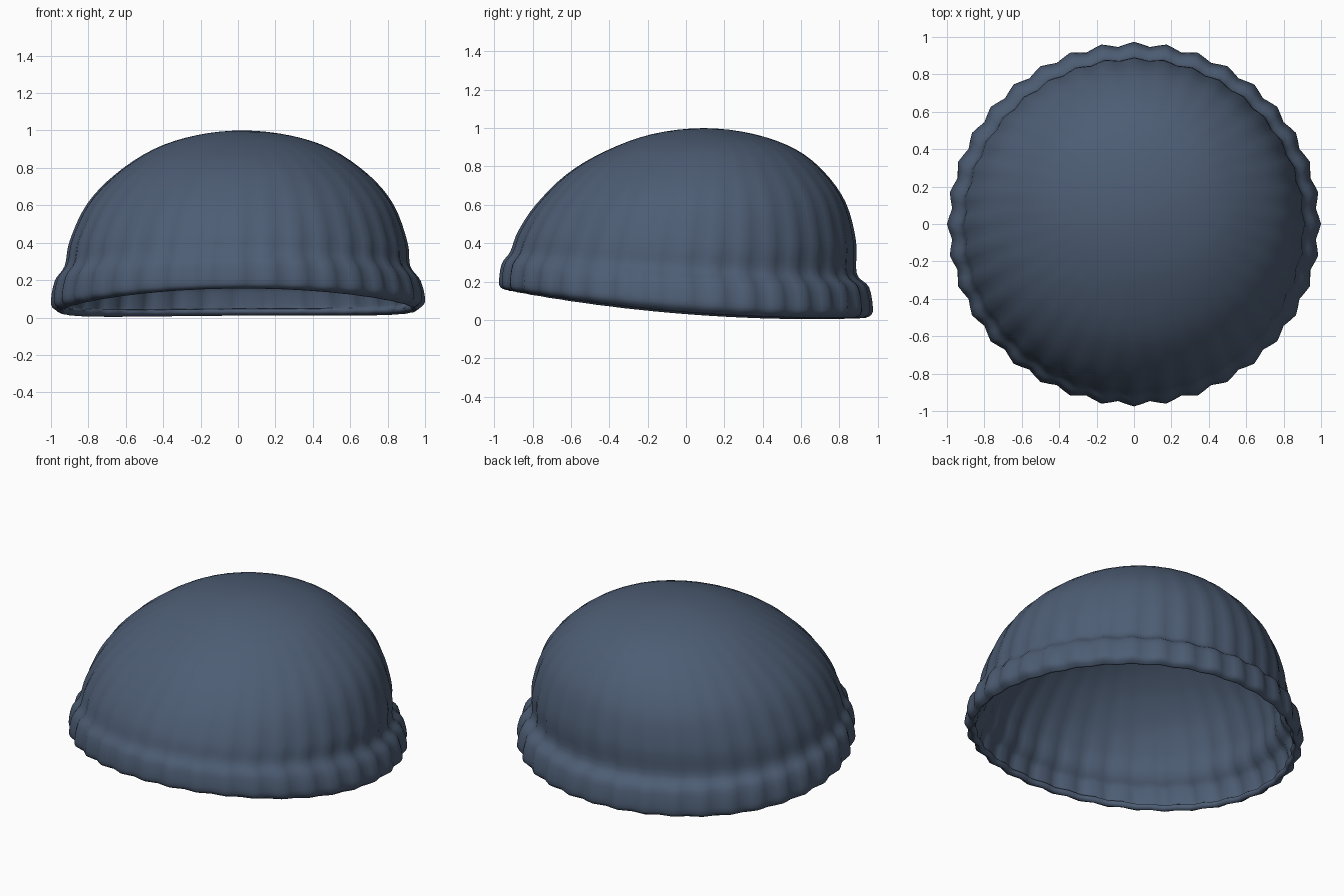
import bpy, bmesh, math
from mathutils import Vector

if "Cube" in bpy.data.objects:
    bpy.data.objects.remove(bpy.data.objects["Cube"])

RIBS, SEG, SUB = 36, 144, 4

# Outer profile, lip to crown: (reach, height) at right, back, left, front
LEVELS = [
    ((.950, .040), (.930, .010), (.950, .030), (.930, .155)),
    ((.988, .085), (.962, .042), (.988, .070), (.962, .182)),
    ((.965, .195), (.943, .170), (.968, .195), (.950, .290)),
    ((.912, .275), (.882, .240), (.918, .275), (.908, .355)),
    ((.900, .400), (.880, .410), (.893, .410), (.870, .460)),
    ((.830, .600), (.830, .610), (.805, .605), (.780, .600)),
    ((.700, .760), (.720, .770), (.655, .765), (.620, .760)),
    ((.500, .900), (.570, .890), (.450, .900), (.420, .880)),
    ((.280, .973), (.350, .970), (.220, .975), (.180, .968)),
]
CROWN = Vector((.03, .09, 1.0))
RIB_DEPTH = [.006, .012, .012, .009, .007, .004, .002, .001, 0, 0]


def ring_point(level, a, depth):
    """Point on a ring that passes through its four profile points."""
    (r, zr), (b, zb), (l, zl), (f, zf) = level
    c, s = math.cos(a), math.sin(a)
    rib = depth * math.cos(RIBS * a)
    x = (r - l) / 2 + ((r + l) / 2 + rib) * c
    y = (b - f) / 2 + ((b + f) / 2 + rib) * s
    z = ((zr + zb + zl + zf) / 4 + (zr - zl) / 2 * c + (zb - zf) / 2 * s
         + (zr + zl - zb - zf) / 4 * math.cos(2 * a))
    return Vector((x, y, z))


def spline(p0, p1, p2, p3, t):
    return 0.5 * (2 * p1 + (p2 - p0) * t + (2 * p0 - 5 * p1 + 4 * p2 - p3) * t * t
                  + (3 * p1 - p0 - 3 * p2 + p3) * t ** 3)


# Knitted cap: ribbed cuff and leaning dome as one skin
bm = bmesh.new()
columns = []
n = len(LEVELS)
for i in range(SEG):
    a = 2 * math.pi * i / SEG
    pts = [ring_point(lv, a, d) for lv, d in zip(LEVELS, RIB_DEPTH)] + [CROWN]
    over = ring_point(LEVELS[-1], a + math.pi, 0)     # far side of the crown
    ctrl = [pts[0]] + pts + [over]
    col = []
    for k in range(n):
        for j in range(SUB):
            col.append(bm.verts.new(spline(*ctrl[k:k + 4], j / SUB)))
    columns.append(col)
top = bm.verts.new(CROWN)
for i, col in enumerate(columns):
    nxt = columns[(i + 1) % SEG]
    for k in range(len(col) - 1):
        bm.faces.new((col[k], nxt[k], nxt[k + 1], col[k + 1]))
    bm.faces.new((col[-1], nxt[-1], top))
bm.normal_update()

mesh = bpy.data.meshes.new("knit_cap")
bm.to_mesh(mesh)
bm.free()
cap = bpy.data.objects.new("knit_cap", mesh)
bpy.context.collection.objects.link(cap)

# Slate blue wool
wool = bpy.data.materials.new("slate_blue_wool")
wool.diffuse_color = (.075, .11, .175, 1)
wool.use_nodes = True
wool.node_tree.nodes["Principled BSDF"].inputs["Base Color"].default_value = wool.diffuse_color
mesh.materials.append(wool)

# Fabric thickness, hollow inside
shell = cap.modifiers.new("fabric", 'SOLIDIFY')
shell.thickness = .035
shell.offset = -1

bpy.context.view_layer.objects.active = cap
cap.select_set(True)
bpy.ops.object.shade_smooth_by_angle(angle=math.radians(50))
